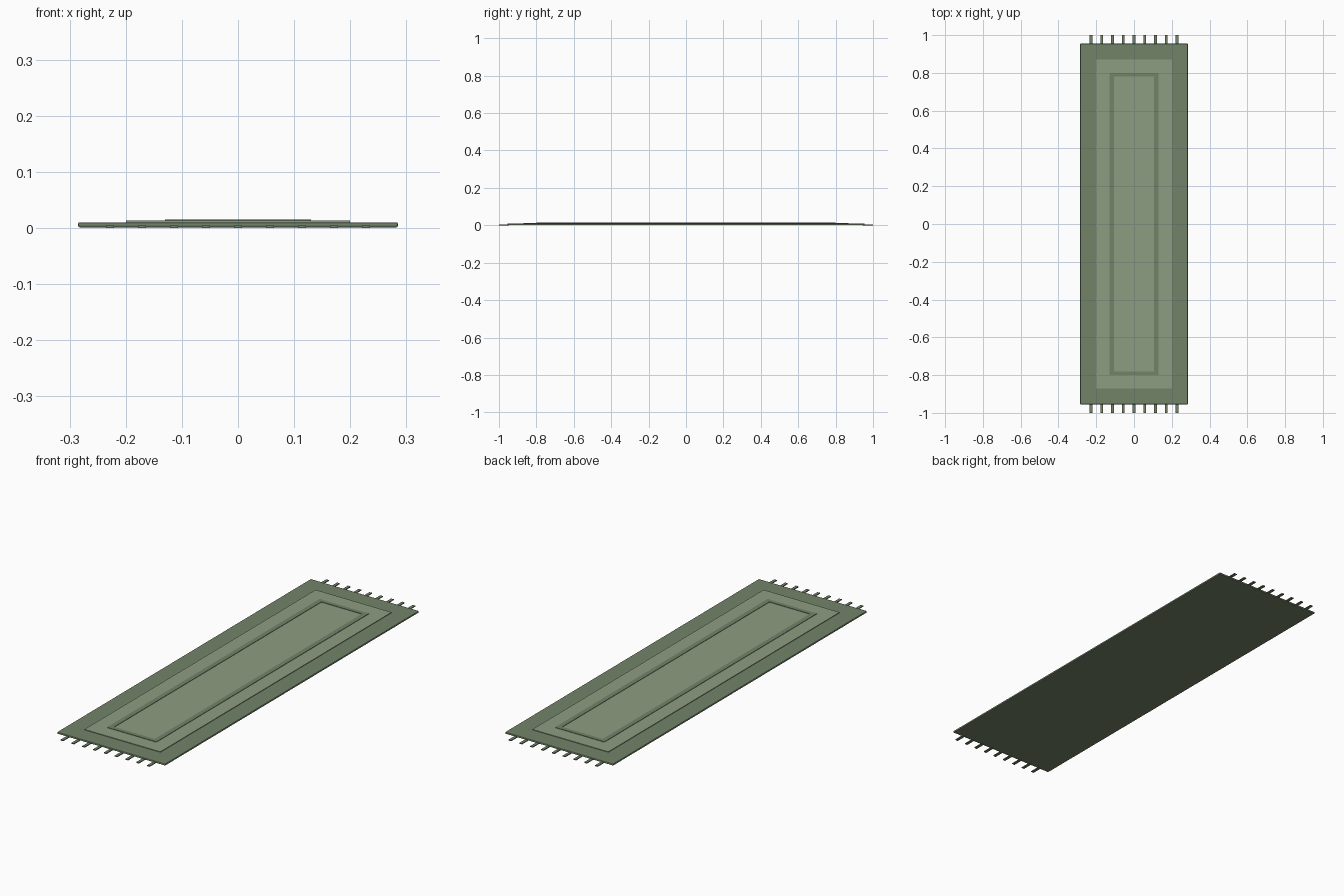
import bpy

if "Cube" in bpy.data.objects:
    bpy.data.objects.remove(bpy.data.objects["Cube"])

def material(name, rgb):
    m = bpy.data.materials.new(name)
    m.diffuse_color = (*rgb, 1)
    m.use_nodes = True
    m.node_tree.nodes["Principled BSDF"].inputs["Base Color"].default_value = m.diffuse_color
    return m

dark = material("border_green", (0.17, 0.23, 0.14))
light = material("field_green", (0.27, 0.34, 0.22))

def slab(name, x0, x1, y0, y1, z0, z1, mat, bevel=0):
    bpy.ops.mesh.primitive_cube_add(size=1, location=((x0 + x1) / 2, (y0 + y1) / 2, (z0 + z1) / 2))
    o = bpy.context.object
    o.name = name
    o.scale = (x1 - x0, y1 - y0, z1 - z0)
    bpy.ops.object.transform_apply(location=False, rotation=False, scale=True)
    o.data.materials.append(mat)
    if bevel:
        b = o.modifiers.new("soft_edge", 'BEVEL')
        b.width = bevel
        b.segments = 2
    return o

# Rug body and raised field
slab("rug_base", -0.285, 0.285, -0.955, 0.955, 0.001, 0.010, dark, 0.003)
slab("rug_field", -0.20, 0.20, -0.87, 0.87, 0.008, 0.0128, light)

# Raised inner frame, long and short bars
for s, side in ((-1, "left"), (1, "right")):
    xs = sorted((s * 0.107, s * 0.13))
    slab("frame_bar_" + side, *xs, -0.80, 0.80, 0.010, 0.0148, dark)
for s, end in ((-1, "front"), (1, "back")):
    ys = sorted((s * 0.78, s * 0.80))
    slab("frame_bar_" + end, -0.107, 0.107, *ys, 0.010, 0.0148, dark)
    # Fringe tassels
    for i in range(9):
        x = (i - 4) * 0.057
        ys = sorted((s * 0.945, s * 1.0))
        slab(f"fringe_{end}_{i + 1}", x - 0.007, x + 0.007, *ys, 0.0, 0.004, dark)
